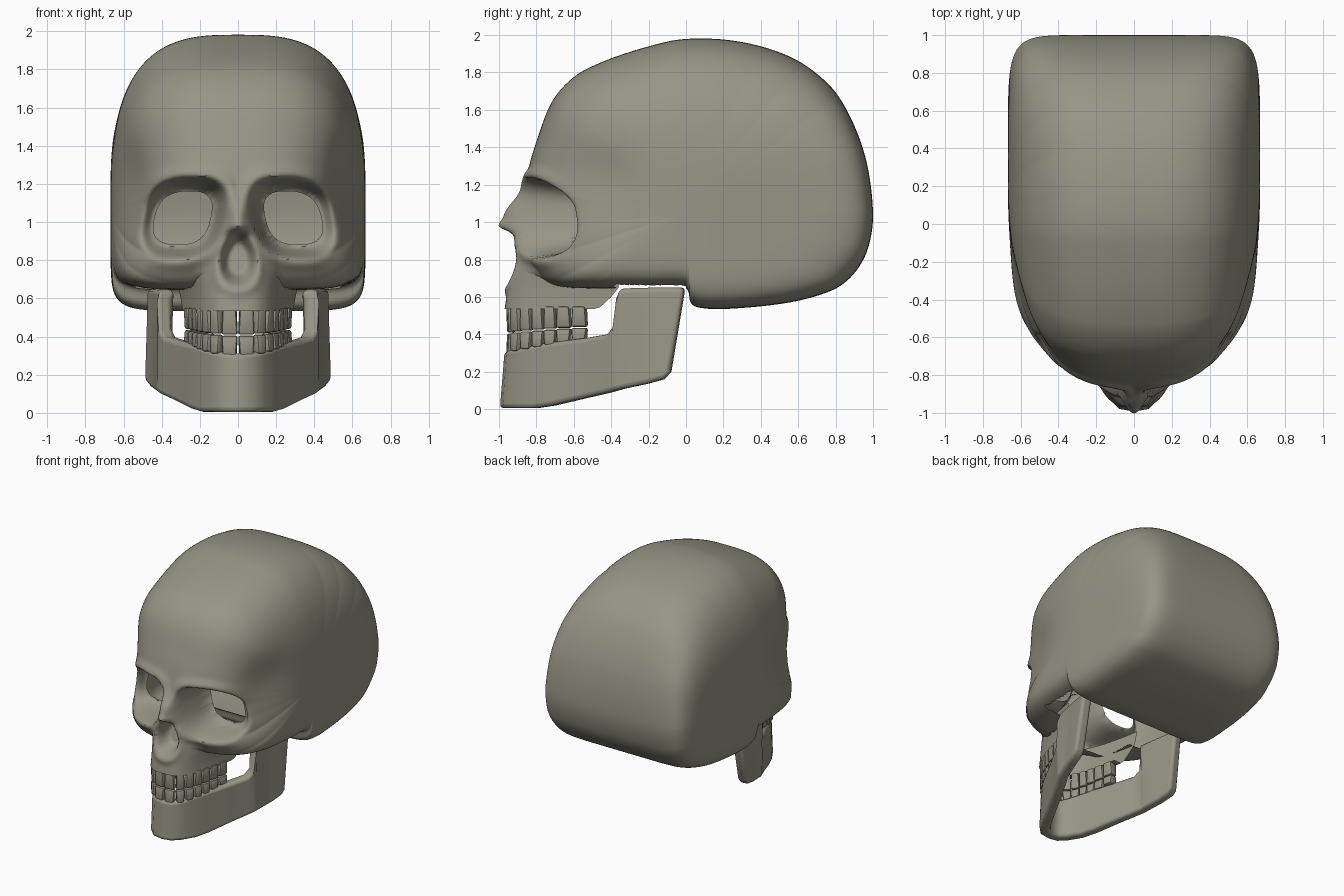
import bpy, bmesh
from math import sin, cos, pi, exp, hypot, atan2
from mathutils import Vector, Matrix

if "Cube" in bpy.data.objects:
    bpy.data.objects.remove(bpy.data.objects["Cube"])

BONE = bpy.data.materials.new("bone")
BONE.diffuse_color = (.31, .30, .235, 1)
BONE.use_nodes = True
BONE.node_tree.nodes["Principled BSDF"].inputs["Base Color"].default_value = BONE.diffuse_color


def ss(a, b, v):
    t = min(1, max(0, (v - a) / (b - a)))
    return t * t * (3 - 2 * t)


def gauss(v, s):
    return exp(-(v / s) ** 2)


def lerp_table(tab, v):
    for a, b in zip(tab, tab[1:]):
        if v <= b[0]:
            t = max(0, (v - a[0]) / (b[0] - a[0]))
            return [p + (q - p) * t for p, q in zip(a, b)][1:]
    return tab[-1][1:]


def finish(name, bm, angle=0.7):
    bmesh.ops.recalc_face_normals(bm, faces=bm.faces)
    me = bpy.data.meshes.new(name)
    bm.to_mesh(me)
    bm.free()
    me.materials.append(BONE)
    ob = bpy.data.objects.new(name, me)
    bpy.context.collection.objects.link(ob)
    bpy.ops.object.select_all(action='DESELECT')
    ob.select_set(True)
    bpy.context.view_layer.objects.active = ob
    bpy.ops.object.shade_smooth_by_angle(angle=angle)
    return ob


def grid_faces(bm, rows, closed=False):
    pairs = list(zip(rows, rows[1:])) + ([(rows[-1], rows[0])] if closed else [])
    for r, q in pairs:
        for i in range(len(r) - 1):
            bm.faces.new((r[i], r[i + 1], q[i + 1], q[i]))


# Shared face sculpting: muzzle, eye sockets, nose bridge and nasal opening
MUZZLE = [(.535, -.97, .29, -.47), (.6, -.96, .30, -.40), (.65, -.95, .31, -.36),
          (.75, -.92, .33, -.36), (.85, -.895, .33, -.36), (.95, -.885, .30, -.36),
          (1.05, -.84, .28, -.36)]
OX, OZ, SHEAR = .28, 1.022, .22


def muzzle_y(x, z):
    yf, w, yb = lerp_table(MUZZLE, z)
    return yf + (yb - yf) * (abs(x) / w) ** 3.2


def orbit_uv(x, z):
    return (abs(x) - OX) + SHEAR * (z - OZ), z - OZ


def orbit_d(x, z):
    u, v = orbit_uv(x, z)
    return (abs(u / (.23 if u > 0 else .2)) ** 2.7 + abs(v / .205) ** 2.7) ** (1 / 2.7)


def sculpt(x, y, z):
    d = orbit_d(x, z)
    if y < -.4:
        y -= .022 * gauss(d - 1.15, .16) * ss(.52, .38, abs(x))
        y += (-.54 - y) * ss(1.08, .72, d) if y < -.54 else 0
    bridge = ss(1.2, 1.03, z) * ss(.91, .99, z)
    y -= .12 * gauss(x, .06) * bridge
    da = hypot(x / (.095 - .2 * (z - .81)), (z - .81) / .15)
    y -= .015 * gauss(da - 1.15, .2)
    return y + .11 * ss(1.0, .5, da)


# Cranium: side outline (y, z, squareness) swept across the width
OUT = [(-.83, .78, 2.6), (-.845, .95, 2.5), (-.85, 1.1, 2.5), (-.86, 1.2, 2.5),
       (-.80, 1.43, 2.7), (-.70, 1.67, 2.9), (-.53, 1.82, 3), (-.1, 1.965, 3),
       (.15, 1.98, 3), (.4, 1.94, 3.1), (.62, 1.85, 3.5), (.81, 1.68, 4.5),
       (.95, 1.38, 7), (1.0, 1.05, 9), (.97, .85, 9), (.89, .715, 8), (.78, .635, 8),
       (.55, .57, 8), (.2, .535, 8), (.06, .545, 8), (.025, .57, 8), (.012, .63, 8),
       (-.01, .65, 8), (-.2, .65, 8), (-.5, .645, 6), (-.73, .67, 3.5)]


def outline():
    pts = [Vector(p) for p in OUT]
    n = len(pts)
    for i in range(n):
        a, b, c, d = pts[i - 1], pts[i], pts[(i + 1) % n], pts[(i + 2) % n]
        # tangents from the (y, z) neighbours only
        m1 = (c - a).xy.normalized() * (c - b).xy.length * .95
        m2 = (d - b).xy.normalized() * (c - b).xy.length * .95
        k = max(3, int((c - b).xy.length / .015))
        for j in range(k):
            t = j / k
            yz = (b.xy * (2*t**3 - 3*t*t + 1) + m1 * (t**3 - 2*t*t + t)
                  + c.xy * (3*t*t - 2*t**3) + m2 * (t**3 - t*t))
            yield yz.x, yz.y, b.z + (c.z - b.z) * t


CZ, W, COLS = 1.05, .668, 180
bm = bmesh.new()
rows = []
for py, pz, n in outline():
    r = hypot(py, pz - CZ)
    row = []
    for i in range(COLS + 1):
        phi = -pi / 2 + pi * i / COLS
        s, c = sin(phi), max(0, cos(phi))
        R = ((abs(s) / W) ** n + (c / r) ** n) ** (-1 / n)
        x, y, z = R * s, R * c * py / r, CZ + R * c * (pz - CZ) / r
        x *= 1 - .04 * ss(.2, -.5, y)
        x *= 1 - .085 * gauss(y + .5, .27) * gauss(z - 1.23, .22)
        if y < -.3 and z < 1.4:
            if abs(x) < .4:
                h = muzzle_y(x, z)
                k = max(0, .06 - abs(y - h)) / .06
                m = min(y, h) - k * k * .015
                y += (m - y) * ss(.68, .73, z) * ss(1.08, .95, z)
            y = sculpt(x, y, z)
        row.append(bm.verts.new((x, y, z)))
    rows.append(row)
grid_faces(bm, rows, True)
bmesh.ops.remove_doubles(bm, verts=bm.verts, dist=1e-5)
# open the skull base and the backs of the eye sockets
base = [f for f in bm.faces for c in [f.calc_center_median()]
        if c.z < .69 and -.66 < c.y < .0 and abs(c.x) < (.54 if c.y > -.38 else .27)]
bmesh.ops.delete(bm, geom=base, context='FACES')
HOLE = .68
bmesh.ops.delete(bm, geom=[v for v in bm.verts if -.9 < v.co.y < -.3
                           and orbit_d(v.co.x, v.co.z) < HOLE - .02], context='VERTS')
for v in bm.verts:
    d = orbit_d(v.co.x, v.co.z)
    if v.is_boundary and v.co.y < -.3 and d < .82:
        u, w = (q * HOLE / d for q in orbit_uv(v.co.x, v.co.z))
        v.co.x = (u + OX - SHEAR * w) * (1 if v.co.x > 0 else -1)
        v.co.z = w + OZ
finish("cranium", bm, 1.0)

# Upper jaw: rounded U sections rising into the face
bm = bmesh.new()
rows = []
for i in range(25):
    z = .535 + .23 * i / 24
    yf, w, yb = lerp_table(MUZZLE, z)
    row = []
    for j in range(81):
        x = w * sin(-pi / 2 + pi * j / 80) * (.985 if i == 0 else 1)
        row.append(bm.verts.new((x, sculpt(x, muzzle_y(x, z), z), z)))
    rows.append(row)
# gum lip turning inward around the tooth roots
lip = [bm.verts.new((v.co.x * .78, v.co.y + .07 * (1 - abs(v.co.x) / .3), .54))
       for v in rows[0]]
grid_faces(bm, [lip] + rows)
finish("upper_jaw", bm, .9)

# Lower jaw: stations (x, y_bottom, z_bottom, y_top, z_top) from chin to jaw hinge
JAW = [(0, -.995, .005, -.97, .31), (.08, -.98, .005, -.96, .315),
       (.14, -.92, .005, -.90, .325), (.20, -.82, .005, -.81, .345),
       (.25, -.72, .02, -.71, .36), (.33, -.55, .06, -.55, .38),
       (.395, -.42, .09, -.43, .40), (.415, -.385, .10, -.395, .44),
       (.425, -.36, .105, -.375, .60), (.43, -.34, .11, -.355, .645),
       (.465, -.22, .135, -.18, .65), (.485, -.125, .16, -.05, .65),
       (.49, -.085, .20, -.01, .65)]
bm = bmesh.new()
rows = []
for i, (x, yb, zb, yt, zt) in enumerate(JAW):
    a, b = JAW[max(0, i - 1)], JAW[min(len(JAW) - 1, i + 1)]
    t = Vector((b[0] - a[0], b[1] - a[1])).normalized()
    inn = Vector((-t.y, t.x)) * .08 if i else Vector((0, .08))
    xt = x - (.015 if i > 8 else 0)
    ring = [(x, yb, zb), (xt, yt, zt), (xt - abs(inn.x), yt + inn.y, zt),
            (x - abs(inn.x), yb + inn.y, zb)]
    vs = [bm.verts.new((max(0, p[0]), p[1], p[2])) for p in ring]
    rows.append(vs + vs[:1])
grid_faces(bm, rows)
bm.faces.new(rows[-1][:4])
jaw = finish("lower_jaw", bm, 1.0)
mir = jaw.modifiers.new("mirror", 'MIRROR')
mir.use_clip = True
bev = jaw.modifiers.new("bevel", 'BEVEL')
bev.width, bev.segments, bev.angle_limit = .022, 3, .9
for m in (bev, mir):      # mirror and bevel before the smoothing modifier
    jaw.modifiers.move(jaw.modifiers.find(m.name), 0)


# Teeth: tapered rounded blocks set along the dental arch
def arch(s):
    dist, px, py = 0, 0, -.935
    for i in range(1, 500):
        t = i / 480
        x, y = .25 * t, -.935 + .40 * t ** 3.2
        dist += hypot(x - px, y - py)
        if dist >= s:
            break
        px, py = x, y
    return x, y, atan2(y - py, x - px)


def tooth(bm, s, width, depth, z_gum, z_tip, side):
    x, y, ang = arch(s)
    made = bmesh.ops.create_cube(bm, size=1)['verts']
    for v in made:
        tip = v.co.z > 0
        k = 1 if tip else .82
        p = Matrix.Rotation(ang, 3, 'Z') @ Vector((v.co.x * width * k,
                                                  v.co.y * depth * (.8 if tip else 1), 0))
        v.co = ((x + p.x) * side, y + p.y, z_tip if tip else z_gum)
    bmesh.ops.recalc_face_normals(bm, faces=list({f for v in made for f in v.link_faces}))
    edges = {e for v in made for e in v.link_edges}
    bmesh.ops.bevel(bm, geom=list(edges), offset=.012, segments=2, profile=.5,
                    affect='EDGES')


SIZES = [.086, .066, .068, .068, .070, .082, .086]
for name, upper in (("upper_teeth", True), ("lower_teeth", False)):
    bm = bmesh.new()
    for side in (1, -1):
        s = 0
        for i, w in enumerate(SIZES):
            f = i / 6
            gum, tip = (.55, .41 + .03 * f) if upper else (.30 + .065 * f, .405 + .03 * f)
            tooth(bm, s + w / 2, w * .98, .05 + .025 * f, gum, tip, side)
            s += w
    finish(name, bm, .6)
